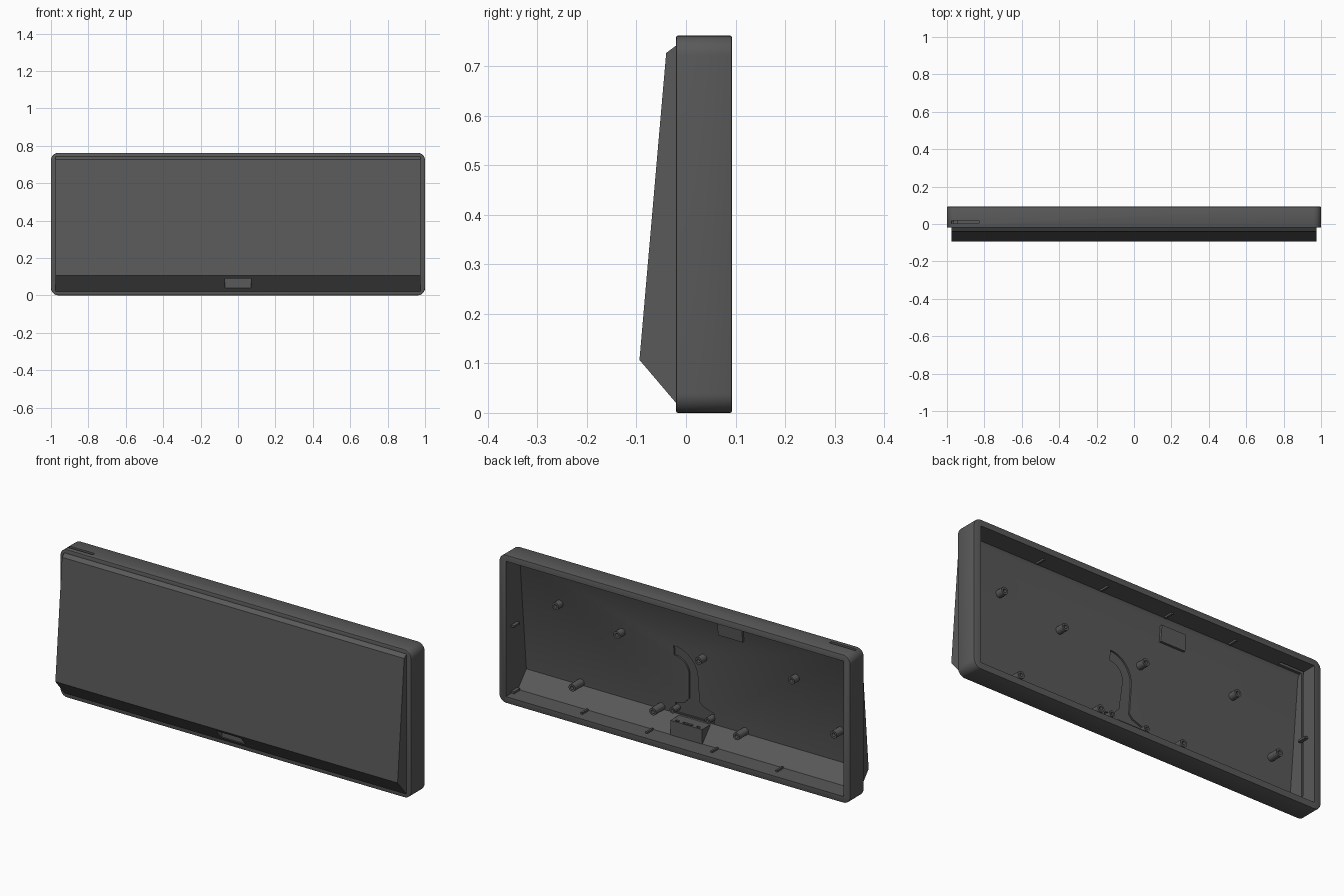
import bpy, bmesh, math

if "Cube" in bpy.data.objects:
    bpy.data.objects.remove(bpy.data.objects["Cube"])

grey = bpy.data.materials.new("dark_grey")
grey.diffuse_color = (0.1, 0.1, 0.1, 1)
grey.use_nodes = True
grey.node_tree.nodes["Principled BSDF"].inputs["Base Color"].default_value = grey.diffuse_color


def finish(name, bm):
    bmesh.ops.recalc_face_normals(bm, faces=bm.faces)
    me = bpy.data.meshes.new(name)
    bm.to_mesh(me)
    bm.free()
    me.materials.append(grey)
    ob = bpy.data.objects.new(name, me)
    bpy.context.collection.objects.link(ob)
    return ob


def prism(name, pts, axis, lo, hi):
    """Extrude a 2D outline: axis 'x' takes (y, z) points, axis 'y' takes (x, z)."""
    bm = bmesh.new()
    at = (lambda p, d: (d, p[0], p[1])) if axis == 'x' else (lambda p, d: (p[0], d, p[1]))
    a = [bm.verts.new(at(p, lo)) for p in pts]
    b = [bm.verts.new(at(p, hi)) for p in pts]
    n = len(pts)
    bm.faces.new(a)
    bm.faces.new(b[::-1])
    for i in range(n):
        bm.faces.new((a[i], b[i], b[(i + 1) % n], a[(i + 1) % n]))
    return finish(name, bm)


def box(name, x0, x1, y0, y1, z0, z1):
    return prism(name, [(x0, z0), (x1, z0), (x1, z1), (x0, z1)], 'y', y0, y1)


def apply_mod(ob, mod):
    bpy.context.view_layer.objects.active = ob
    bpy.ops.object.modifier_apply(modifier=mod.name)


def boolean(ob, tool, op):
    m = ob.modifiers.new("bool", 'BOOLEAN')
    m.operation, m.solver, m.object = op, 'EXACT', tool
    apply_mod(ob, m)
    bpy.data.objects.remove(tool)


def floor_y(z):
    """Inner surface of the sloped panel."""
    return -0.075 + (z - 0.112) * 0.0912


def tube(name, x, z, y1, r, hole):
    """Screw post from the sloped panel up to y1, with a blind hole."""
    y0, n = floor_y(z) - 0.006, 20
    rings = [(r, y0), (r, y1), (hole, y1), (hole, y1 - 0.025)]
    bm = bmesh.new()
    vs = [[bm.verts.new((x + q * math.cos(2 * math.pi * i / n), y,
                         z + q * math.sin(2 * math.pi * i / n))) for i in range(n)]
          for q, y in rings]
    for a, b in zip(vs, vs[1:]):
        for i in range(n):
            bm.faces.new((a[i], a[(i + 1) % n], b[(i + 1) % n], b[i]))
    bm.faces.new(vs[0])
    bm.faces.new(vs[-1])
    return finish(name, bm)


# Outer frame with rounded corners and softened rims
R, H = 0.04, 0.762
outline = []
for cx, cz, a0 in ((1 - R, H - R, 0), (R - 1, H - R, 90), (R - 1, R, 180), (1 - R, R, 270)):
    for k in range(9):
        a = math.radians(a0 + k * 11.25)
        outline.append((cx + R * math.cos(a), cz + R * math.sin(a)))
case = prism("case_shell", outline, 'y', -0.02, 0.093)
bev = case.modifiers.new("rim", 'BEVEL')
bev.width, bev.segments, bev.angle_limit = 0.004, 2, math.radians(60)
apply_mod(case, bev)

# Sloped front wedge
boolean(case, prism("wedge", [(0.0, 0.02), (-0.02, 0.02), (-0.094, 0.107), (-0.04, 0.727),
                              (-0.02, 0.742), (0.0, 0.742)], 'x', -0.975, 0.975), 'UNION')

# Hollow interior, open at the back
boolean(case, prism("cavity", [(0.12, 0.033), (-0.005, 0.033), (-0.075, 0.112), (-0.02, 0.715),
                               (-0.01, 0.73), (0.12, 0.73)], 'x', -0.962, 0.962), 'DIFFERENCE')

# Cable socket housing, its front recess and the holes in its tray
boolean(case, prism("socket_housing", [(-0.002, 0.028), (-0.012, 0.028), (-0.082, 0.108),
                                       (-0.002, 0.108)], 'x', -0.09, 0.09), 'UNION')
boolean(case, box("socket_recess", -0.07, 0.07, -0.13, -0.03, 0.04, 0.09), 'DIFFERENCE')
for x, w in ((-0.06, 0.01), (0, 0.028), (0.06, 0.01)):
    boolean(case, box("tray_hole", x - w, x + w, -0.022, -0.01, 0.096, 0.12), 'DIFFERENCE')

# Slot in the top wall and long groove in the left wall
boolean(case, box("top_slot", -0.975, -0.83, 0.004, 0.02, 0.715, 0.8), 'DIFFERENCE')
boolean(case, box("wall_groove", -0.974, -0.95, 0.004, 0.014, 0.1, 0.74), 'DIFFERENCE')

# Curved cable channel sunk into the panel
hw, c = 0.03, (0.1, 0.345)
outer = [(c[0] - 0.13 * math.cos(math.radians(t)), c[1] + 0.13 * math.sin(math.radians(t)))
         for t in range(0, 91, 10)]
inner = [(c[0] - 0.08 * math.cos(math.radians(t)), c[1] + 0.08 * math.sin(math.radians(t)))
         for t in range(90, -1, -10)]
path = outer + inner + [(0.03, 0.21), (0.06, 0.18), (0.11, 0.17), (0.11, 0.118),
                        (-0.11, 0.118), (-0.11, 0.17), (-0.05, 0.19), (-0.03, 0.21)]
channel = prism("channel", path, 'y', -0.008, 0.05)
for v in channel.data.vertices:          # follow the slope of the panel
    v.co.y += floor_y(v.co.z)
boolean(case, channel, 'DIFFERENCE')

# Small raised plate near the top of the panel
plate = box("raised_plate", -0.31, -0.17, -0.01, 0.012, 0.61, 0.69)
for v in plate.data.vertices:
    v.co.y += floor_y(v.co.z)

# Screw posts
posts = [(0.745, 0.52), (0.395, 0.466), (-0.07, 0.457), (-0.6, 0.497),
         (0.65, 0.126), (0.19, 0.126), (-0.287, 0.126), (-0.84, 0.283)]
rounds = [tube("screw_post", x, z, 0.0, 0.019, 0.009) for x, z in posts]
rounds += [tube("socket_post", x, 0.145, -0.03, 0.015, 0.007) for x in (-0.1, 0.1)]

# Small clips around the inner walls
for x in (0.56, 0.19, -0.18, -0.55):
    box("bottom_clip", x - 0.005, x + 0.005, 0.0, 0.05, 0.03, 0.042)
    box("top_clip", x - 0.005, x + 0.005, 0.0, 0.05, 0.721, 0.733)
for s in (-1, 1):
    for z in (0.04, 0.38):
        box("side_clip", *sorted((s * 0.945, s * 0.965)), 0.0, 0.05, z - 0.005, z + 0.005)

# Smooth the rounded parts, keeping edges sharp
for ob in [case] + rounds:
    bpy.ops.object.select_all(action='DESELECT')
    ob.select_set(True)
    bpy.context.view_layer.objects.active = ob
    bpy.ops.object.shade_smooth_by_angle(angle=math.radians(30))
